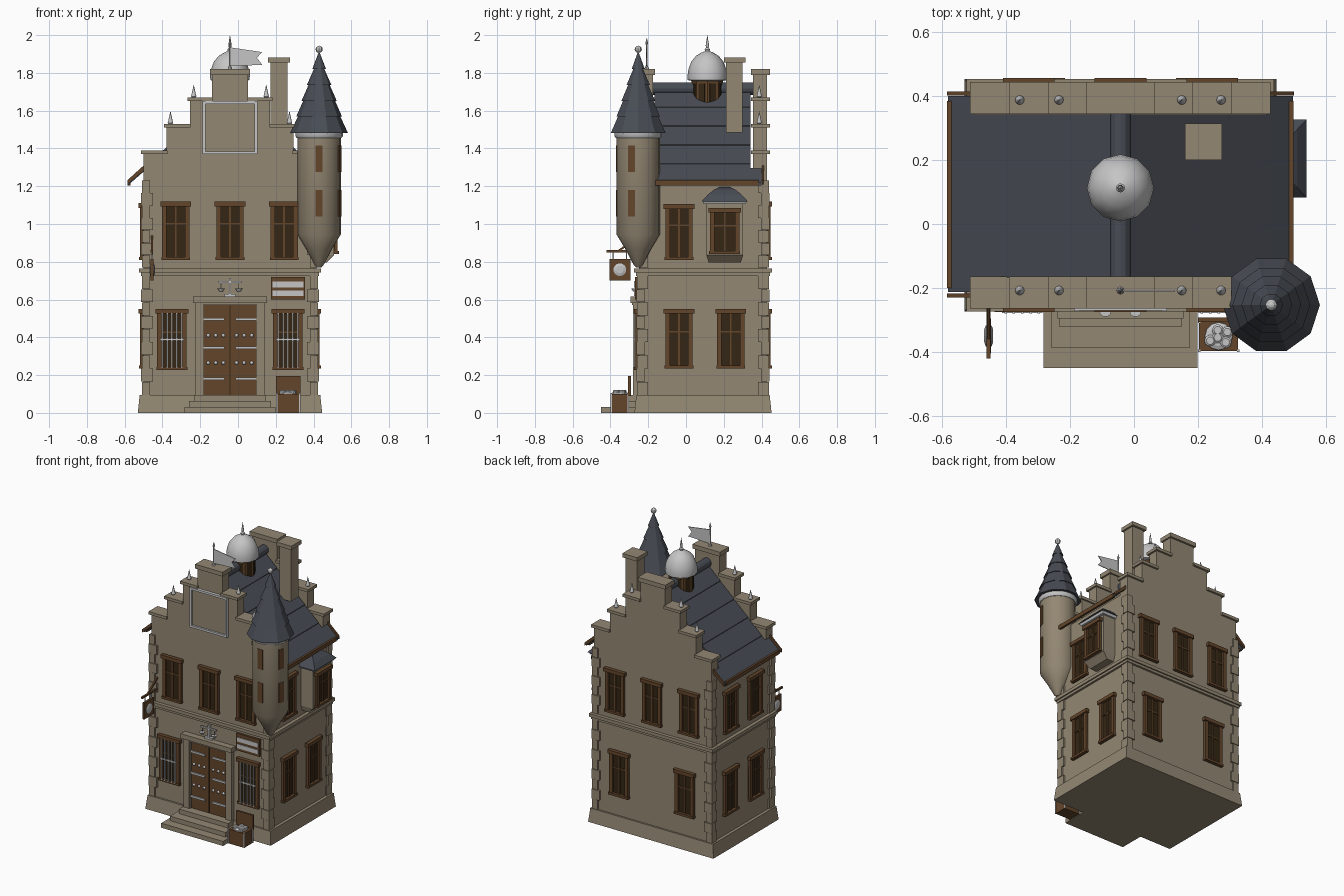
import bpy, bmesh, math
from mathutils import Matrix, Vector

if "Cube" in bpy.data.objects:
    bpy.data.objects.remove(bpy.data.objects["Cube"])

COLOURS = {
    "stone": (0.295, 0.245, 0.172), "slate": (0.064, 0.072, 0.088),
    "wood": (0.125, 0.06, 0.024), "dark_pane": (0.034, 0.019, 0.007),
    "silver": (0.56, 0.56, 0.56),
}
NAMES = list(COLOURS)
MATS = []
for n, c in COLOURS.items():
    m = bpy.data.materials.new(n)
    m.diffuse_color = (*c, 1)
    m.use_nodes = True
    m.node_tree.nodes["Principled BSDF"].inputs["Base Color"].default_value = m.diffuse_color
    MATS.append(m)

CX, CY, HX, HY = -0.0425, 0.09, 0.457, 0.34   # wall centre and half sizes
HEX = [(3, 2, 1, 0), (4, 5, 6, 7), (0, 1, 5, 4), (1, 2, 6, 5), (2, 3, 7, 6), (3, 0, 4, 7)]


class Part:
    """Collects simple solids into one named object."""
    def __init__(self, name, matrix=None):
        self.name, self.bm, self.mx = name, bmesh.new(), matrix or Matrix()

    def hull(self, verts, faces, mat):
        vs = [self.bm.verts.new(self.mx @ Vector(v)) for v in verts]
        for f in faces:
            self.bm.faces.new([vs[i] for i in f]).material_index = NAMES.index(mat)

    def box(self, x0, x1, y0, y1, z0, z1, mat="stone", taper=0):
        t = taper
        self.hull([(x0, y0, z0), (x1, y0, z0), (x1, y1, z0), (x0, y1, z0), (x0 + t, y0 + t, z1),
                   (x1 - t, y0 + t, z1), (x1 - t, y1 - t, z1), (x0 + t, y1 - t, z1)], HEX, mat)

    def wall_tier(self, w, d, z0, w2, d2, z1, mat):
        """Tier against a wall, from half width w and depth d to w2 and d2."""
        self.hull([(-w, -d, z0), (w, -d, z0), (w, .01, z0), (-w, .01, z0),
                   (-w2, -d2, z1), (w2, -d2, z1), (w2, .01, z1), (-w2, .01, z1)], HEX, mat)

    def prism(self, pts, y0, y1, mat):
        n = len(pts)
        v = [(x, y0, z) for x, z in pts] + [(x, y1, z) for x, z in pts]
        f = [tuple(range(n)), tuple(range(2 * n - 1, n - 1, -1))]
        f += [(i, i + n, (i + 1) % n + n, (i + 1) % n) for i in range(n)]
        self.hull(v, f, mat)

    def lathe(self, cx, cy, profile, n, mat, phase=0.0):
        v, f = [], []
        for r, z in profile:
            for i in range(n):
                a = phase + 2 * math.pi * i / n
                v.append((cx + max(r, .0005) * math.cos(a), cy + max(r, .0005) * math.sin(a), z))
        for k in range(len(profile) - 1):
            for i in range(n):
                j = (i + 1) % n
                f.append((k * n + i, k * n + j, k * n + n + j, k * n + n + i))
        f += [tuple(range(n - 1, -1, -1)), tuple(range(len(v) - n, len(v)))]
        self.hull(v, f, mat)

    def ball(self, x, y, z, r, mat="silver", n=8):
        self.lathe(x, y, [(r * math.sin(a * math.pi / 6), z - r * math.cos(a * math.pi / 6)) for a in range(7)], n, mat)

    def done(self, smooth=False):
        bmesh.ops.recalc_face_normals(self.bm, faces=self.bm.faces)
        me = bpy.data.meshes.new(self.name)
        self.bm.to_mesh(me)
        self.bm.free()
        for m in MATS:
            me.materials.append(m)
        ob = bpy.data.objects.new(self.name, me)
        bpy.context.collection.objects.link(ob)
        if smooth:
            bpy.ops.object.select_all(action='DESELECT')
            ob.select_set(True)
            bpy.context.view_layer.objects.active = ob
            bpy.ops.object.shade_smooth_by_angle(angle=math.radians(48))


def wall(deg):
    """Matrix of a wall: local x runs along it, local -y points out."""
    d = HY if deg % 180 == 0 else HX
    return Matrix.Translation((CX, CY, 0)) @ Matrix.Rotation(math.radians(deg), 4, 'Z') @ Matrix.Translation((0, -d, 0))


# Walls, plinth, string course
p = Part("house_walls")
p.box(CX - HX, CX + HX, CY - HY, CY + HY, 0.05, 1.26)
p.done()
p = Part("plinth")
p.box(CX - .488, CX + .488, CY - .363, CY + .363, 0, .095, taper=.01)
p.done()
p = Part("string_course")
for e, z0, z1 in ((.024, .742, .765), (.015, .725, .742)):
    p.box(CX - HX - e, CX + HX + e, CY - HY - e, CY + HY + e, z0, z1)
p.done()

# Corner blocks
p = Part("corner_blocks")
for sx in (-1, 1):
    for sy in (-1, 1):
        for z0, z1, n in ((.095, .725, 9), (.768, 1.23, 7)):
            h = (z1 - z0) / n
            for i in range(n):
                lx, ly = (.05, .033) if i % 2 else (.033, .05)
                e = .013 if i % 2 else .01
                xs = sorted((CX + sx * (HX + e), CX + sx * (HX - lx)))
                ys = sorted((CY + sy * (HY + e), CY + sy * (HY - ly)))
                p.box(*xs, *ys, z0 + i * h + .001, z0 + i * h + h - .001)
p.done()

# Stepped gables with caps and pinnacles
STEPS = ((.457, 1.39), (.335, 1.53), (.212, 1.67), (.096, 1.82))
for deg, name in ((0, "front_gable"), (180, "back_gable")):
    p = Part(name, wall(deg))
    z0 = 1.2
    for i, (w, z) in enumerate(STEPS):
        p.box(-w, w, 0, .075, z0, z - .005)
        z0 = z - .005
        if i == 3:
            p.box(-w - .011, w + .011, -.014, .086, z - .03, z)
        else:
            for s in (-1, 1):
                p.box(*sorted((s * (w + .013), s * (STEPS[i + 1][0] - .004))), -.014, .086, z - .02, z)
    for w, z in STEPS[1:3]:
        for s in (-1, 1):
            p.lathe(s * (w - .02), .042, [(.01, z), (.0145, z + .006), (.012, z + .014), (0, z + .067)], 10, "silver")
    p.done(True)

# Slate roof with overlapping courses, ridge, gutters and verge boards
E, ZE, ZR, N = .54, 1.215, 1.714, 5
half = []
for k in range(N):
    for t, up in ((k / N, .006), ((k + 1) / N, .002)):
        half.append((E * (1 - t), ZE + (ZR - ZE) * t + up))
prof = half + [(-x, z) for x, z in reversed(half[:-1])] + [(-E, ZE - .01), (0, ZR - .03), (E, ZE - .01)]
p = Part("roof")
p.prism([(CX + x, z) for x, z in prof], -.167, .342, "slate")
for s in (-1, 1):
    p.prism([(CX + s * E, ZE - .01), (CX + s * E, ZE + .006), (CX + s * .456, 1.296), (CX + s * .456, 1.278)], -.212, .4, "slate")
p.prism([(CX + .033 * math.cos(a * math.pi / 6), 1.717 + .033 * math.sin(a * math.pi / 6)) for a in range(12)], -.19, .37, "slate")
p.done()
p = Part("gutters_and_verge_boards")
for s in (-1, 1):
    p.box(*sorted((CX + s * .526, CX + s * .542)), -.2, .385, 1.205, 1.232, "wood")
    for y in (-.23, .402):
        p.prism([(CX + s * .543, 1.21), (CX + s * .543, 1.232), (CX + s * .44, 1.325), (CX + s * .44, 1.295)], y, y + .012, "wood")
p.done()


# Windows
def window(name, deg, u, z0, z1, bars=False, w=.072, out=0.0):
    p = Part(name, wall(deg) @ Matrix.Translation((u, -out, 0)))
    p.box(-w, w, -.005, .01, z0, z1, "dark_pane")
    for s in (-1, 1):
        p.box(*sorted((s * w, s * (w - .024))), -.018, .01, z0, z1, "wood")
    p.box(-.005, .005, -.012, .01, z0, z1, "wood")
    zt = z0 + (z1 - z0) * .62
    p.box(-w, w, -.011, .01, zt - .004, zt + .004, "wood")
    p.box(-w - .009, w + .009, -.026, .01, z1 - .025, z1, "wood")
    p.box(-w - .004, w + .004, -.024, .01, z0, z0 + .016, "wood")
    if bars:
        for i in range(5):
            x = -.052 + i * .026
            p.box(x - .004, x + .004, -.03, -.022, z0 + .012, z1 - .02, "silver")
        p.box(-w + .015, w - .015, -.028, -.02, z0 + .155, z0 + .165, "silver")
    p.done()


for i, u in enumerate((-.287, 0, .287)):
    window(f"front_upper_window_{i}", 0, u, .81, 1.118)
    window(f"back_upper_window_{i}", 180, u, .81, 1.118)
for i, s in enumerate((-1, 1)):
    window(f"front_barred_window_{i}", 0, s * .307, .228, .55, True, .078)
    window(f"back_lower_window_{i}", 180, s * .255, .235, .55)
    window(f"left_upper_window_{i}", -90, s * .135, .81, 1.11)
    window(f"left_lower_window_{i}", -90, s * .14, .235, .55)
    window(f"right_lower_window_{i}", 90, -.127 if i == 0 else .147, .235, .55)
window("right_upper_window", 90, -.127, .81, 1.105)
window("bay_window", 90, .115, .84, 1.085, w=.078, out=.095)

# Oriel bay on the right wall
p = Part("bay", wall(90) @ Matrix.Translation((.115, 0, 0)))
p.wall_tier(.097, .095, .835, .097, .095, 1.115, "stone")
p.wall_tier(.085, .055, .795, .097, .095, .835, "stone")
p.wall_tier(.11, .112, 1.105, .118, .12, 1.122, "silver")
for a, b in (((.122, .125, 1.12), (.09, .095, 1.155)), ((.09, .095, 1.155), (.055, .06, 1.183)), ((.055, .06, 1.183), (.025, .02, 1.197))):
    p.wall_tier(*a, *b, "slate")
p.done()

# Corner turret
TX, TY = .4295, -.253
p = Part("turret")
p.lathe(TX, TY, [(.012, .77), (.025, .785), (.067, .865), (.115, .945), (.115, 1.47)], 20, "stone")
p.lathe(TX, TY, [(.118, 1.455), (.126, 1.465), (.126, 1.488)], 20, "silver")
for deg in (0, 72):
    p.mx = Matrix.Translation((TX, TY, 0)) @ Matrix.Rotation(math.radians(deg), 4, 'Z')
    for z0, z1 in ((1.04, 1.18), (1.275, 1.415)):
        p.box(-.019, .019, -.117, -.105, z0, z1, "wood")
p.done(True)
p = Part("turret_roof")
prof = [(.1, 1.487), (.152, 1.483)]
for k in range(1, 5):
    z, r = 1.485 + .084 * k, .142 * (1 - k / 5)
    prof += [(r - .002, z + .002), (r + .008, z - .001)]
p.lathe(TX, TY, prof + [(.004, 1.905)], 10, "slate")
p.ball(TX, TY, 1.925, .019)
p.done()

# Domed lantern on the ridge
LX, LY = CX, .113
p = Part("ridge_lantern")
p.lathe(LX, LY, [(.083, 1.58), (.083, 1.765)], 8, "wood")
for i in range(8):
    p.mx = Matrix.Translation((LX, LY, 0)) @ Matrix.Rotation((i + .5) * math.pi / 4, 4, 'Z')
    p.box(-.018, .018, -.0795, -.07, 1.6, 1.745, "dark_pane")
p.done()
p = Part("lantern_dome")
p.lathe(LX, LY, [(.08, 1.757), (.104, 1.762), (.105, 1.785), (.1, 1.82), (.085, 1.86), (.06, 1.89), (.03, 1.908), (.012, 1.915),
                 (.014, 1.925), (.006, 1.935), (.009, 1.945), (0, 2.0)], 12, "silver")
p.done(True)

# Chimney
p = Part("chimney")
p.box(.173, .263, .212, .3, 1.485, 1.86)
p.box(.16, .275, .2, .315, 1.855, 1.882)
p.done()

# Flag with swallow tail
p = Part("flag")
p.lathe(CX, -.208, [(.012, 1.82), (.005, 1.84), (.004, 1.95), (.008, 1.955), (0, 1.985)], 8, "silver")
p.prism([(CX, 1.835), (.128, 1.843), (.1, 1.88), (.128, 1.91), (CX, 1.935)], -.211, -.206, "silver")
p.done()

# Framed stone panel on the front gable
p = Part("gable_panel", wall(0))
p.box(-.14, .14, -.008, .01, 1.375, 1.645)
for s in (-1, 1):
    p.box(*sorted((s * .145, s * .13)), -.022, .01, 1.37, 1.65, "silver")
for z in (1.37, 1.635):
    p.box(-.145, .145, -.021, .01, z, z + .015, "silver")
p.done()

# Door, surround and steps
p = Part("door", wall(0))
p.box(-.143, .143, -.012, .01, .095, .575, "wood")
p.box(-.003, .003, -.014, 0, .095, .575, "dark_pane")
for s in (-1, 1):
    p.box(*sorted((s * .143, s * .186)), -.03, .01, .095, .58)
    p.box(*sorted((s * .138, s * .15)), -.024, .01, .095, .58)
    for z in (.18, .345, .495):
        p.box(*sorted((s * .028, s * .138)), -.02, 0, z - .007, z + .007, "silver")
    for z in (.265, .41):
        for x in (.035, .075, .115):
            p.ball(s * x, -.014, z, .01)
p.box(-.186, .186, -.035, .01, .57, .585)
p.box(-.197, .197, -.045, .01, .582, .615)
p.done(True)
p = Part("front_steps")
for i, (w, y) in enumerate(((.241, -.45), (.217, -.387), (.191, -.322))):
    p.box(CX - w, CX + w, y, -.2, i * .032, i * .032 + .032)
p.done()

# Balance emblem and striped board over the entrance
p = Part("balance_emblem", wall(0))
p.box(-.006, .006, -.02, 0, .63, .715, "silver")
p.box(-.06, .06, -.022, -.01, .688, .697, "silver")
p.box(-.03, .03, -.02, 0, .617, .63, "silver")
for s in (-1, 1):
    p.box(s * .047 - .002, s * .047 + .002, -.02, -.015, .655, .69, "silver")
    p.lathe(s * .047, -.022, [(.008, .642), (.019, .658)], 10, "silver")
p.done()
p = Part("striped_board", wall(0))
p.box(.217, .398, -.02, .01, .6, .72, "wood")
for z0, z1 in ((.618, .648), (.665, .695)):
    p.box(.225, .39, -.024, 0, z0, z1, "silver")
p.done()

# Hanging sign at the front left
p = Part("hanging_sign")
p.box(-.462, -.447, -.405, -.295, .7, .815, "wood")
p.box(-.462, -.449, -.42, -.24, .85, .862, "wood")
p.hull([(x, y, z) for x in (-.46, -.45) for y, z in ((-.25, .925), (-.25, .94), (-.36, .862), (-.36, .85))], HEX, "wood")
for y in (-.385, -.315):
    p.box(-.457, -.452, y - .003, y + .003, .81, .855, "silver")
p.mx = Matrix.Translation((-.4545, -.35, .758)) @ Matrix.Rotation(math.pi / 2, 4, 'Y')
p.lathe(0, 0, [(.02, -.014), (.034, -.009), (.034, .009), (.02, .014)], 14, "silver")
p.done()

# Open coin chest
p = Part("coin_chest")
p.box(.204, .326, -.397, -.305, 0, .1, "wood")
p.box(.2, .33, -.306, -.292, .09, .195, "wood")
for x in (.2, .322):
    for y in (-.4, -.309):
        p.box(x, x + .008, y, y + .008, 0, .104, "silver")
p.lathe(.265, -.351, [(.045, .095), (.043, .106), (.03, .112)], 12, "silver")
for x, y in ((.238, -.365), (.262, -.332), (.287, -.37), (.262, -.355), (.292, -.338)):
    p.lathe(x, y, [(.018, .1), (.018, .117), (.012, .121)], 10, "silver")
p.done()
